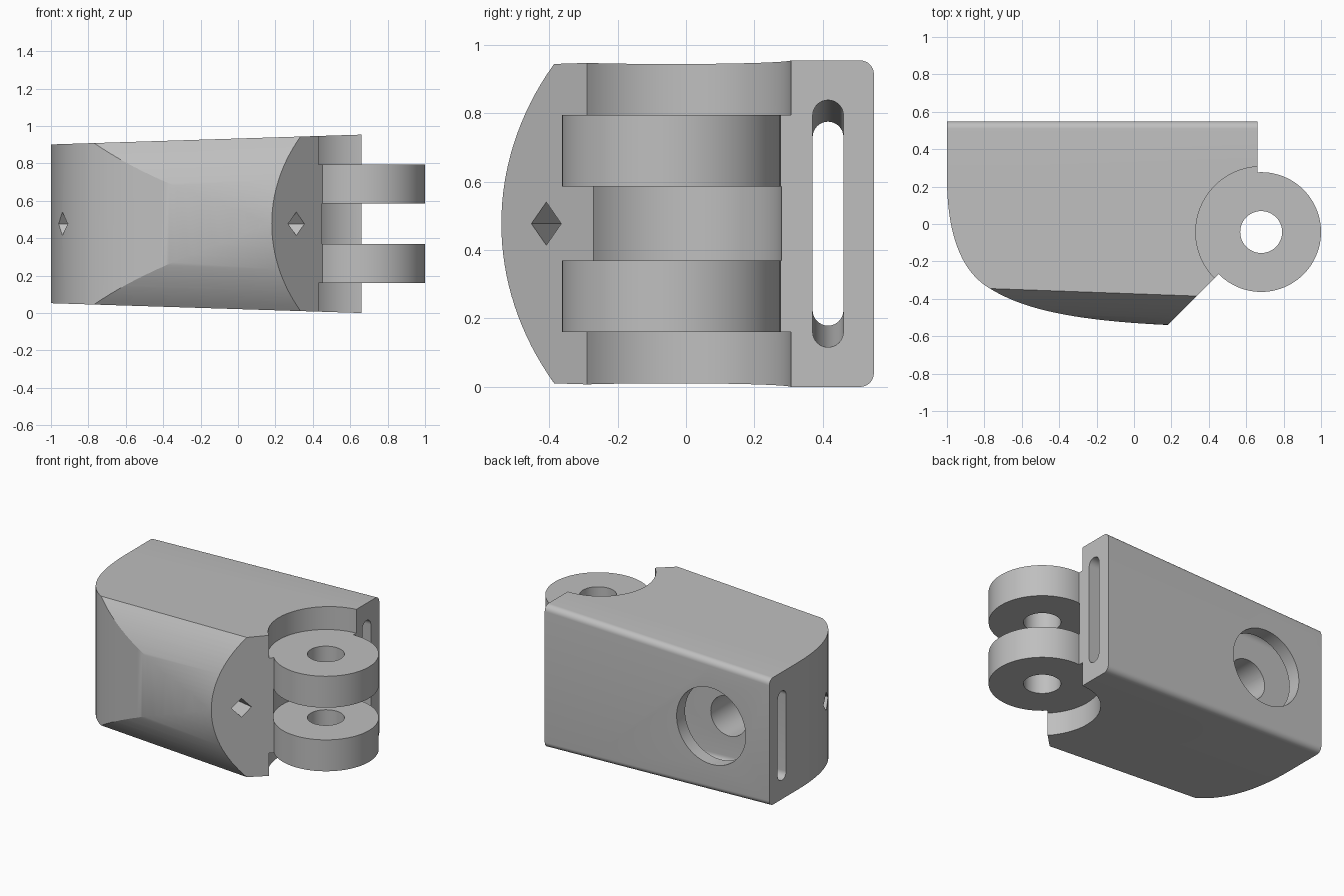
import bpy, bmesh
from math import sin, cos, pi, radians
from mathutils import Vector
from mathutils.geometry import interpolate_bezier

if "Cube" in bpy.data.objects:
    bpy.data.objects.remove(bpy.data.objects["Cube"], do_unlink=True)

grey = bpy.data.materials.new("plain grey")
grey.use_nodes = True
grey.diffuse_color = (0.52, 0.52, 0.52, 1)
grey.node_tree.nodes["Principled BSDF"].inputs["Base Color"].default_value = grey.diffuse_color

MID = 0.477              # height of the symmetry plane
PIN = (0.68, -0.043)     # hinge axis in plan


def loft(name, ring_a, ring_b):
    """Closed solid between two matching rings of points."""
    bm = bmesh.new()
    a = [bm.verts.new(p) for p in ring_a]
    b = [bm.verts.new(p) for p in ring_b]
    bm.faces.new(a)
    bm.faces.new(b)
    for i in range(len(a)):
        j = (i + 1) % len(a)
        bm.faces.new((a[i], a[j], b[j], b[i]))
    bmesh.ops.recalc_face_normals(bm, faces=bm.faces)
    mesh = bpy.data.meshes.new(name)
    bm.to_mesh(mesh)
    bm.free()
    mesh.materials.append(grey)
    obj = bpy.data.objects.new(name, mesh)
    bpy.context.collection.objects.link(obj)
    return obj


def arc(cx, cy, r, start, end, n):
    return [(cx + r * cos(start + (end - start) * i / n),
             cy + r * sin(start + (end - start) * i / n)) for i in range(n + 1)]


def upright_cylinder(name, r, z0, z1):
    ring = arc(*PIN, r, 0, 2 * pi, 96)[:-1]
    return loft(name, [(x, y, z0) for x, y in ring], [(x, y, z1) for x, y in ring])


def back_cylinder(name, x, r, y0, y1):
    ring = arc(x, MID, r, 0, 2 * pi, 64)[:-1]
    return loft(name, [(u, y0, z) for u, z in ring], [(u, y1, z) for u, z in ring])


def combine(target, tool, operation):
    mod = target.modifiers.new(operation.lower(), 'BOOLEAN')
    mod.operation, mod.object, mod.solver = operation, tool, 'EXACT'
    bpy.context.view_layer.objects.active = target
    bpy.ops.object.modifier_apply(modifier=mod.name)
    bpy.data.objects.remove(tool, do_unlink=True)


# Plan outline: straight back, curved nose, diagonal cut toward the hinge
def bezier(*pts):
    return [(p.x, p.y) for p in interpolate_bezier(*[Vector((x, y, 0)) for x, y in pts], 24)]


plan = bezier((-1, 0.25), (-1, -0.1), (-0.9, -0.27), (-0.77, -0.345))
plan += bezier((-0.77, -0.345), (-0.6, -0.45), (-0.35, -0.515), (0.18, -0.54))[1:]
plan += [(0.66, -0.06), (0.66, 0.549), (-1, 0.549)]
body = loft("finger_segment", [(x, y, -0.3) for x, y in plan], [(x, y, 1.3) for x, y in plan])


# Side section: domed front, rounded back edges, taper along x
def section(x):
    half = 0.456 + 0.0316 * x
    crease = -0.373 - 0.0364 * x
    spread, sag, r = 0.62, 0.16, 0.04
    pts = []
    for i in range(33):
        a = spread * (i / 16 - 1)
        dome = (cos(a) - cos(spread)) / (1 - cos(spread))
        pts.append((crease - sag * dome, half * sin(a) / sin(spread)))
    pts += arc(0.549 - r, half - r, r, pi / 2, 0, 8)
    pts += arc(0.549 - r, r - half, r, 0, -pi / 2, 8)
    return [(x, y, MID + z) for y, z in pts]


combine(body, loft("side_section", section(-1.1), section(0.8)), 'INTERSECT')

# Hinge barrel, then the clearances that leave two knuckles
combine(body, upright_cylinder("hinge_barrel", 0.32, 0.1, 0.85), 'UNION')
for r, z0, z1 in ((0.35, -0.2, 0.16), (0.323, 0.37, 0.585), (0.35, 0.795, 1.2)):
    combine(body, upright_cylinder("hinge_clearance", r, z0, z1), 'DIFFERENCE')
combine(body, upright_cylinder("pin_hole", 0.112, -0.2, 1.2), 'DIFFERENCE')


# Strap slot running the length, narrowing away from the hinge
def slot(x):
    reach = 0.291 + 0.038 * x
    pts = arc(0.415, MID + reach, 0.045, 0, pi, 16) + arc(0.415, MID - reach, 0.045, pi, 2 * pi, 16)
    return [(x, y, z) for y, z in pts]


combine(body, loft("strap_slot", slot(-1.2), slot(1.2)), 'DIFFERENCE')

# Round recess in the back with a smaller blind hole
combine(body, back_cylinder("back_recess", -0.57, 0.255, 0.39, 0.8), 'DIFFERENCE')
combine(body, back_cylinder("back_hole", -0.575, 0.133, 0.05, 0.41), 'DIFFERENCE')


# Diamond channel from the nose to the diagonal face
def diamond(x):
    y = -0.41 - 0.215 * (x - 0.32)
    return [(x, y - 0.053, MID), (x, y, MID + 0.063), (x, y + 0.053, MID), (x, y, MID - 0.063)]


combine(body, loft("cord_channel", diamond(-1.2), diamond(0.44)), 'DIFFERENCE')

# Smooth curves, crisp edges
bpy.ops.object.select_all(action='DESELECT')
body.select_set(True)
bpy.context.view_layer.objects.active = body
bpy.ops.object.shade_smooth_by_angle(angle=radians(20))
